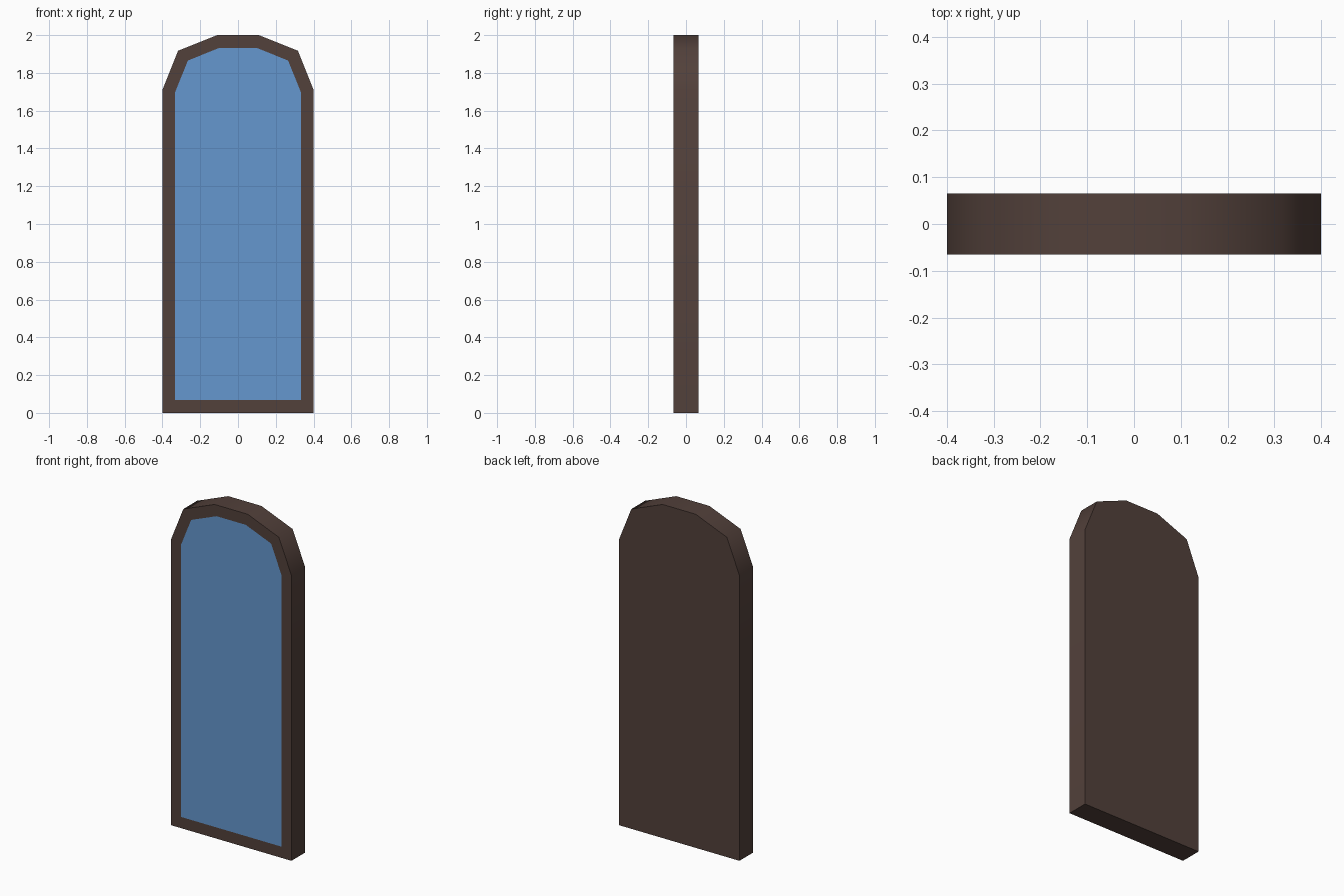
import bpy, bmesh, math

if "Cube" in bpy.data.objects:
    bpy.data.objects.remove(bpy.data.objects["Cube"])

DEPTH = 0.13
BORDER = 0.067
# right half of the arched outline (x, z), from bottom to top
HALF = [(0.40, 0.0), (0.40, 1.71), (0.317, 1.917), (0.11, 2.0)]
OUTLINE = HALF + [(-x, z) for x, z in reversed(HALF)]


def material(name, color):
    mat = bpy.data.materials.new(name)
    mat.diffuse_color = color
    mat.use_nodes = True
    mat.node_tree.nodes["Principled BSDF"].inputs["Base Color"].default_value = mat.diffuse_color
    return mat


def make_object(name, bm, mat):
    mesh = bpy.data.meshes.new(name)
    bm.to_mesh(mesh)
    bm.free()
    mesh.materials.append(mat)
    obj = bpy.data.objects.new(name, mesh)
    bpy.context.collection.objects.link(obj)
    return obj


wood = material("dark_wood", (0.085, 0.052, 0.043, 1))
blue = material("blue_glass", (0.13, 0.31, 0.62, 1))

# frame: solid arched slab with a border inset into its front face
bm = bmesh.new()
front = bm.faces.new([bm.verts.new((x, -DEPTH / 2, z)) for x, z in OUTLINE])
back = bmesh.ops.extrude_face_region(bm, geom=[front], use_keep_orig=True)["geom"]
bmesh.ops.translate(bm, vec=(0, DEPTH, 0),
                    verts=[v for v in back if isinstance(v, bmesh.types.BMVert)])
bmesh.ops.recalc_face_normals(bm, faces=bm.faces[:])
bm.normal_update()
front = min(bm.faces, key=lambda f: f.calc_center_median().y)
bmesh.ops.inset_region(bm, faces=[front], thickness=BORDER, use_even_offset=True)

# glass: the flush inner panel takes the place of the inset face
glass_bm = bmesh.new()
glass_bm.faces.new([glass_bm.verts.new(v.co) for v in front.verts])
bmesh.ops.delete(bm, geom=[front], context='FACES_ONLY')
frame = make_object("frame", bm, wood)
make_object("glass_panel", glass_bm, blue)

# arch sides blend softly, outer corners stay sharp
bpy.context.view_layer.objects.active = frame
frame.select_set(True)
bpy.ops.object.shade_smooth_by_angle(angle=math.radians(50))
